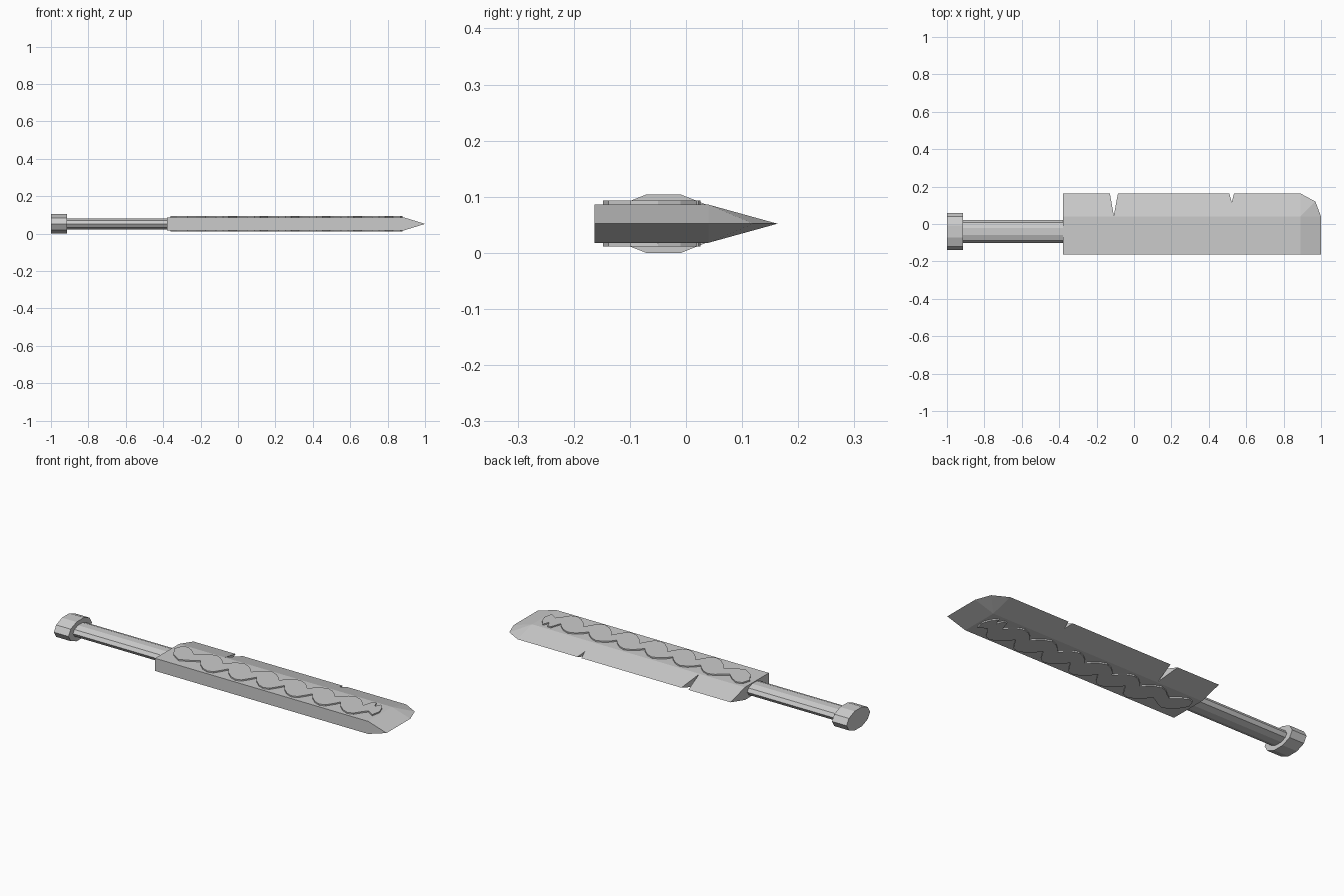
import bpy, math

if "Cube" in bpy.data.objects:
    bpy.data.objects.remove(bpy.data.objects["Cube"])

ZC = 0.052      # mid plane of the blade
HT = 0.034      # half thickness of the blade


def make(name, verts, faces):
    me = bpy.data.meshes.new(name)
    me.from_pydata(verts, [], faces)
    ob = bpy.data.objects.new(name, me)
    bpy.context.collection.objects.link(ob)
    bpy.context.view_layer.objects.active = ob
    ob.select_set(True)
    bpy.ops.object.mode_set(mode='EDIT')
    bpy.ops.mesh.select_all(action='SELECT')
    bpy.ops.mesh.normals_make_consistent(inside=False)
    bpy.ops.object.mode_set(mode='OBJECT')
    ob.select_set(False)
    return ob


def prism(name, outline, z0, z1):
    n = len(outline)
    verts = [(x, y, z) for z in (z0, z1) for x, y in outline]
    faces = [list(range(n)), list(range(n, 2 * n))]
    faces += [(i, (i + 1) % n, (i + 1) % n + n, i + n) for i in range(n)]
    return make(name, verts, faces)


def rod(name, x0, x1, ry, rz, sides=10):
    ring = [(-0.04 + ry * math.cos(math.tau * i / sides),
             ZC + rz * math.sin(math.tau * i / sides)) for i in range(sides)]
    verts = [(x, y, z) for x in (x0, x1) for y, z in ring]
    faces = [list(range(sides)), list(range(sides, 2 * sides))]
    faces += [(i, (i + 1) % sides, (i + 1) % sides + sides, i + sides)
              for i in range(sides)]
    return make(name, verts, faces)


# Blade: a thick flat slab bevelled to a cutting edge and a pointed end
edge = [(1.0, -0.163), (1.0, 0.04), (0.97, 0.12), (0.89, 0.163), (-0.38, 0.163)]
flat = [(-0.38, -0.163), (0.89, -0.163), (0.89, 0.04), (-0.38, 0.04)]
verts = [(x, y, ZC) for x, y in edge]
verts += [(x, y, ZC + s * HT) for s in (1, -1) for x, y in flat]
faces = [(5, 6, 10, 9), (6, 0, 10), (5, 9, 12, 4, 8)]
for o in (5, 9):
    faces += [(o, o + 1, o + 2, o + 3), (o + 1, 0, 1, o + 2), (o + 2, 1, 2),
              (o + 2, 2, 3), (o + 3, o + 2, 3, 4)]
blade = make("blade", verts, faces)

# Chips in the cutting edge
for outline in ([(-0.132, 0.18), (-0.108, 0.045), (-0.083, 0.18)],
                [(0.505, 0.18), (0.523, 0.115), (0.539, 0.18)]):
    cutter = prism("chip_cutter", outline, -0.1, 0.2)
    cutter.hide_render = True
    mod = blade.modifiers.new("chip", 'BOOLEAN')
    mod.operation = 'DIFFERENCE'
    mod.solver = 'EXACT'
    mod.object = cutter
    bpy.context.view_layer.objects.active = blade
    bpy.ops.object.modifier_apply(modifier=mod.name)
    bpy.data.objects.remove(cutter)

# Raised wavy inlay on both faces: scalloped lower and upper edges
lower_unit = [(0.0, -0.07), (0.02, -0.10), (0.06, -0.135), (0.095, -0.148),
              (0.125, -0.138), (0.15, -0.10)]
upper_unit = [(0.0, -0.012), (0.03, 0.013), (0.065, 0.026), (0.1, 0.013),
              (0.13, -0.012), (0.15, -0.035)]
outline = [(-0.345, 0.015), (-0.36, -0.03), (-0.325, -0.085), (-0.27, -0.12),
           (-0.225, -0.10)]
outline += [(-0.175 + 0.167 * k + x, y) for k in range(6) for x, y in lower_unit]
outline += [(0.83, -0.075), (0.87, -0.10), (0.88, -0.05), (0.865, -0.01),
            (0.84, 0.02), (0.825, -0.015), (0.81, 0.022), (0.79, 0.022)]
outline += [(-0.213 + 0.167 * k + x, y) for k in reversed(range(6))
            for x, y in reversed(upper_unit)]
outline += [(-0.24, -0.03), (-0.28, 0.005), (-0.315, 0.024)]
prism("inlay_top", outline, ZC + 0.025, ZC + 0.041)
prism("inlay_bottom", outline, ZC - 0.041, ZC - 0.025)

# Handle and pommel
rod("handle", -0.95, -0.36, 0.061, 0.0315)
rod("pommel", -1.0, -0.913, 0.1, 0.0547)
